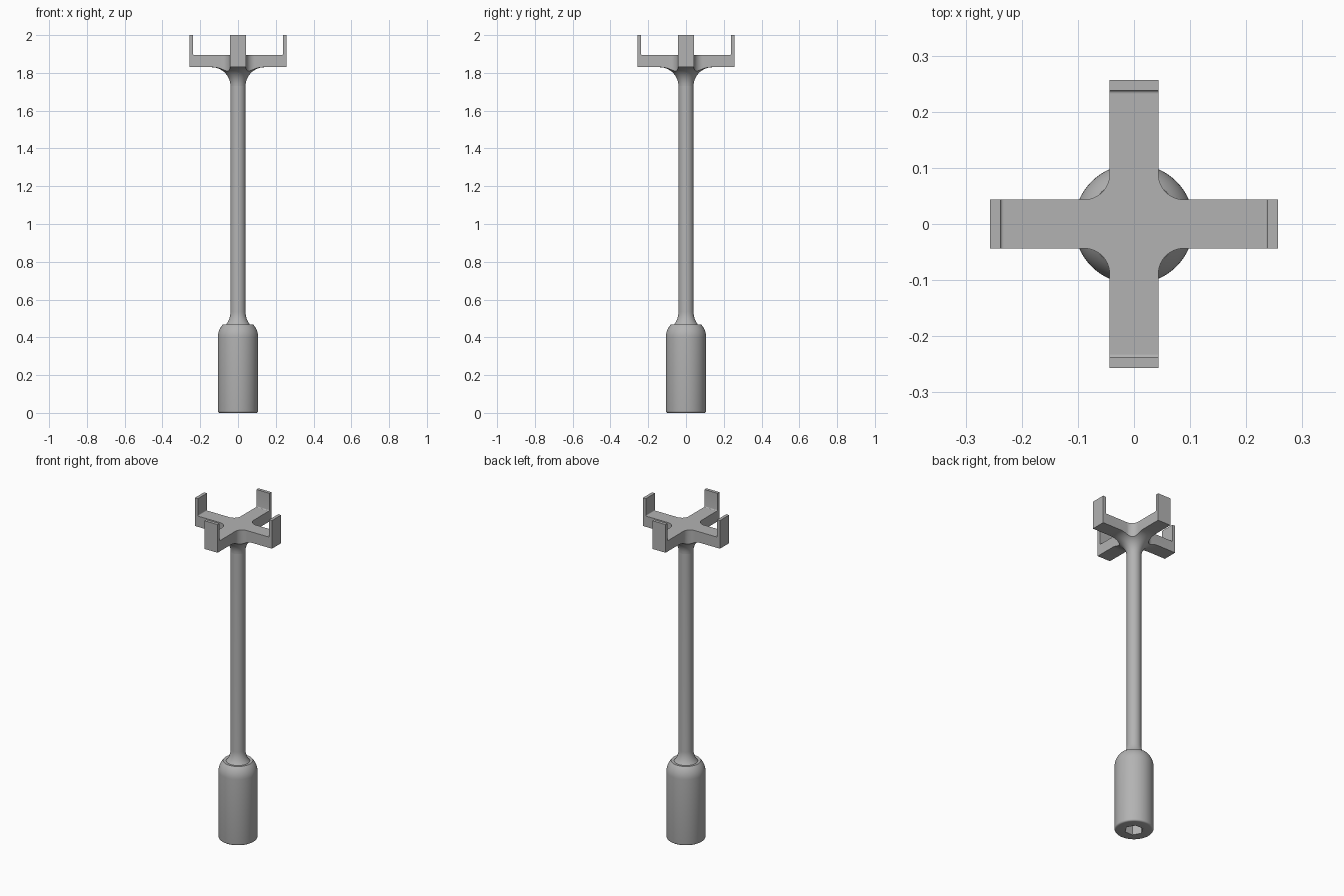
import bpy, bmesh
from math import sin, cos, pi, radians
from mathutils import Matrix, Vector

if "Cube" in bpy.data.objects:
    bpy.data.objects.remove(bpy.data.objects["Cube"])

grey = bpy.data.materials.new("grey metal")
grey.use_nodes = True
grey.diffuse_color = (0.45, 0.45, 0.45, 1)
grey.node_tree.nodes["Principled BSDF"].inputs["Base Color"].default_value = (0.45, 0.45, 0.45, 1)


def make(name, bm):
    bmesh.ops.recalc_face_normals(bm, faces=bm.faces)
    mesh = bpy.data.meshes.new(name)
    bm.to_mesh(mesh)
    bm.free()
    mesh.materials.append(grey)
    ob = bpy.data.objects.new(name, mesh)
    bpy.context.collection.objects.link(ob)
    return ob


def arc(cx, cy, r, a0, a1, n=8):
    angles = [radians(a0 + (a1 - a0) * i / n) for i in range(n + 1)]
    return [(cx + r * cos(a), cy + r * sin(a)) for a in angles]


def lathe(name, profile, n=64):
    """Turn a (radius, z) profile into a capped solid."""
    bm = bmesh.new()
    rings = [[bm.verts.new((r * cos(2 * pi * i / n), r * sin(2 * pi * i / n), z))
              for i in range(n)] for r, z in profile]
    for a, b in zip(rings, rings[1:]):
        for i in range(n):
            j = (i + 1) % n
            bm.faces.new((a[i], a[j], b[j], b[i]))
    bm.faces.new(rings[0])
    bm.faces.new(rings[-1])
    return make(name, bm)


def prism(name, outline, offset):
    bm = bmesh.new()
    face = bm.faces.new([bm.verts.new(p) for p in outline])
    grown = bmesh.ops.extrude_face_region(bm, geom=[face])["geom"]
    bmesh.ops.translate(bm, vec=offset, verts=[v for v in grown if isinstance(v, bmesh.types.BMVert)])
    return make(name, bm)


def select(ob):
    bpy.ops.object.select_all(action='DESELECT')
    ob.select_set(True)
    bpy.context.view_layer.objects.active = ob


def boolean(ob, cutter, operation):
    mod = ob.modifiers.new("cut", 'BOOLEAN')
    mod.operation, mod.solver, mod.object = operation, 'EXACT', cutter
    select(ob)
    bpy.ops.object.modifier_apply(modifier=mod.name)
    bpy.data.objects.remove(cutter)


def smooth(ob):
    select(ob)
    bpy.ops.object.shade_smooth_by_angle(angle=radians(30))


ROD, GRIP, HALF, REACH = 0.04, 0.107, 0.0435, 0.257
NECK, ARM, DECK, TOP = 1.73, 1.83, 1.895, 2.0

# Handle and rod, with a rounded shoulder
shoulder = arc(0.007, 0.4, 0.1, 0, 42) + arc(0.1512, 0.5353, 0.1112, 219, 180)
handle = lathe("handle_and_rod", arc(GRIP - 0.01, 0.01, 0.01, -90, 0, 4) + shoulder + [(ROD, NECK)])

# Hexagonal socket in the handle's end
socket = prism("socket_cutter", [(0.052 * cos(k * pi / 3), 0.052 * sin(k * pi / 3), -0.1)
                                 for k in range(6)], (0, 0, 0.4))
boolean(handle, socket, 'DIFFERENCE')
smooth(handle)

# Four-armed head: a flared disc trimmed to a cross with filleted corners
head = lathe("cross_head", arc(ROD + 0.1, NECK, 0.1, 180, 90, 12) + [(0.4, ARM), (0.4, DECK)])
fillet = 0.045
quarter = [(REACH, -HALF), (REACH, HALF)] + arc(HALF + fillet, HALF + fillet, fillet, 270, 180)
cross = [Matrix.Rotation(k * pi / 2, 3, 'Z') @ Vector((x, y, 1.5))
         for k in range(4) for x, y in quarter]
boolean(head, prism("cross_cutter", cross, (0, 0, 1)), 'INTERSECT')
smooth(head)

# Upright prongs at the arm ends, each with a small inner fillet
inner = REACH - 0.019
side = [(REACH, DECK), (REACH, TOP), (inner, TOP)] + arc(inner - 0.005, DECK + 0.005, 0.005, 0, -90, 4)
for k, label in enumerate(("left", "back", "right", "front")):
    prong = prism(label + "_prong", [(x, -HALF, z) for x, z in side], (0, 2 * HALF, 0))
    prong.data.transform(Matrix.Rotation(k * pi / 2, 4, 'Z'))
    smooth(prong)
